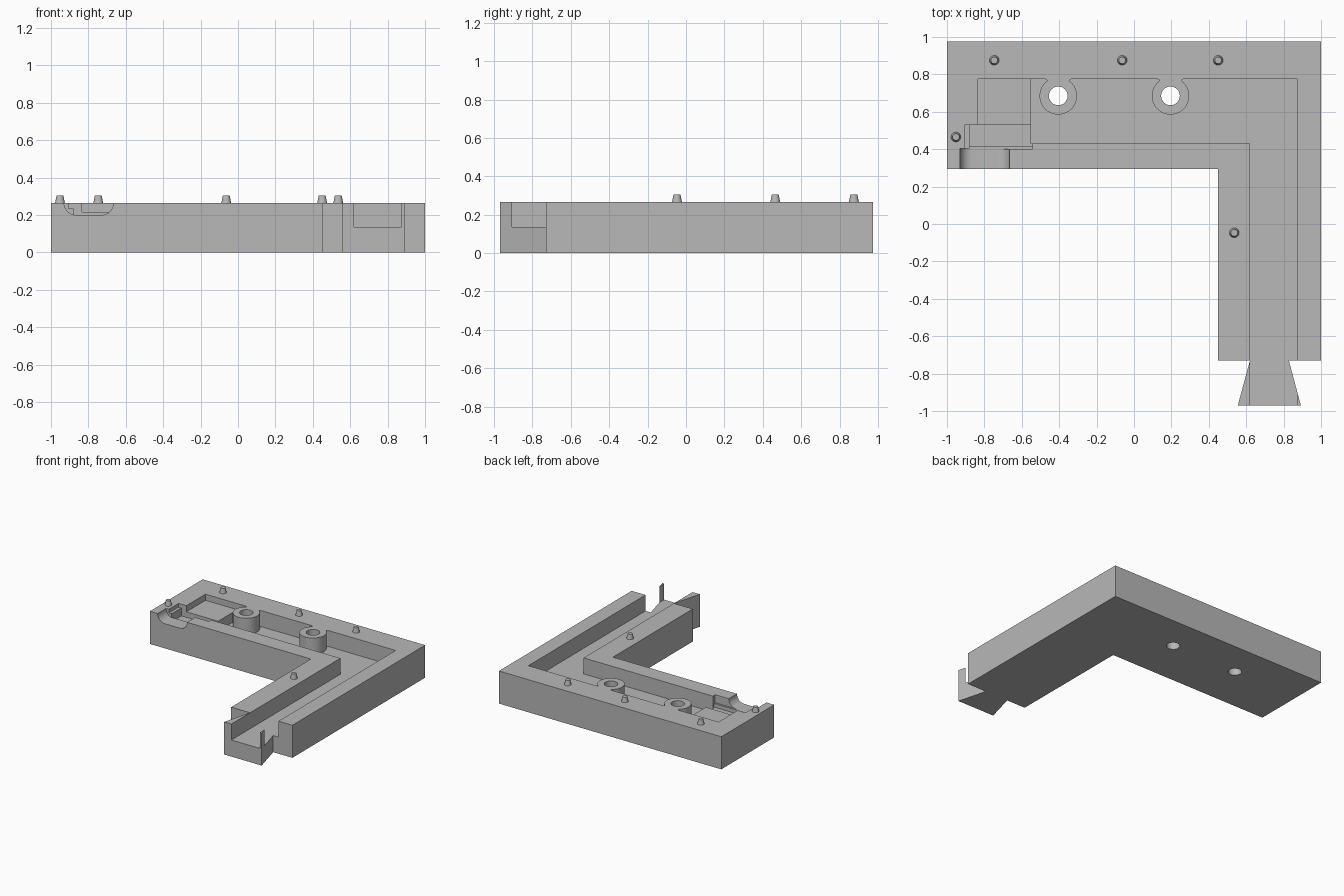
import bpy, bmesh
from math import cos, sin, radians

if "Cube" in bpy.data.objects:
    bpy.data.objects.remove(bpy.data.objects["Cube"])

TOP = 0.265      # top face of the frame
FLOOR = 0.135    # floor of the main channel
WALL = 0.775     # back wall of the channel
POSTS = [(-0.405, 0.685), (0.195, 0.685)]

grey = bpy.data.materials.new("plain grey")
grey.use_nodes = True
grey.diffuse_color = (0.48, 0.48, 0.48, 1)
grey.node_tree.nodes["Principled BSDF"].inputs["Base Color"].default_value = grey.diffuse_color


def prism(name, points, low, high, axis="z"):
    """Extrude a flat outline along z, or an x-z outline along y."""
    bm = bmesh.new()
    place = (lambda a, b: (a, b, low)) if axis == "z" else (lambda a, b: (a, low, b))
    face = bm.faces.new([bm.verts.new(place(a, b)) for a, b in points])
    moved = bmesh.ops.extrude_face_region(bm, geom=[face])["geom"]
    shift = (0, 0, high - low) if axis == "z" else (0, high - low, 0)
    bmesh.ops.translate(bm, vec=shift, verts=[v for v in moved if isinstance(v, bmesh.types.BMVert)])
    bmesh.ops.recalc_face_normals(bm, faces=bm.faces)
    mesh = bpy.data.meshes.new(name)
    bm.to_mesh(mesh)
    bm.free()
    mesh.materials.append(grey)
    obj = bpy.data.objects.new(name, mesh)
    bpy.context.collection.objects.link(obj)
    return obj


def arc(cx, cy, r, start, end, steps):
    angles = [radians(start + (end - start) * i / steps) for i in range(steps + 1)]
    return [(cx + r * cos(a), cy + r * sin(a)) for a in angles]


def rect(x0, x1, y0, y1):
    return [(x0, y0), (x1, y0), (x1, y1), (x0, y1)]


def smooth(obj):
    bpy.ops.object.select_all(action="DESELECT")
    obj.select_set(True)
    bpy.context.view_layer.objects.active = obj
    bpy.ops.object.shade_smooth_by_angle(angle=radians(30))


# L-shaped frame with a dovetail tongue on the end of the leg
frame = prism("frame", [
    (-1, 0.295), (0.45, 0.295), (0.45, -0.73), (0.62, -0.73), (0.555, -0.97),
    (0.892, -0.97), (0.828, -0.73), (1, -0.73), (1, 0.975), (-1, 0.975)], 0, TOP)

# Channel outline, wrapping around the two screw posts left standing in it
channel = [(-0.55, 0.43), (0.62, 0.43), (0.62, -1.1), (0.875, -1.1), (0.875, WALL)]
for cx, cy in reversed(POSTS):
    channel.append((cx + 0.07, WALL))
    channel += arc(cx, cy, 0.1, 55, -235, 36)
    channel.append((cx - 0.07, WALL))
channel.append((-0.55, WALL))

# Mouth in the front wall with rounded lower corners
mouth = [(-0.93, 0.4), (-0.93, TOP)]
mouth += arc(-0.865, TOP, 0.065, 180, 270, 10)[1:]
mouth += arc(-0.73, TOP, 0.065, 270, 360, 10)
mouth.append((-0.665, 0.4))

cutters = [
    prism("channel_cutter", channel, FLOOR, 0.5),
    prism("pocket_cutter", rect(-0.835, -0.543, 0.5, WALL), 0.215, 0.5),
    prism("slot_step_cutter", rect(-0.905, -0.543, 0.4, 0.53), 0.235, 0.5),
    prism("slot_ledge_cutter", rect(-0.88, -0.543, 0.4, 0.53), 0.2, 0.5),
    prism("slot_cutter", rect(-0.88, -0.543, 0.415, 0.53), 0.17, 0.5),
    prism("mouth_cutter", mouth, 0.2, 0.405, "y"),
]
for cx, cy in POSTS:
    cutters.append(prism("hole_cutter", arc(cx, cy, 0.05, 0, 348.75, 31), -0.1, 0.5))

for cutter in cutters:
    cutter.hide_render = True
    mod = frame.modifiers.new("cut", "BOOLEAN")
    mod.operation, mod.solver, mod.object = "DIFFERENCE", "EXACT", cutter
    bpy.context.view_layer.objects.active = frame
    bpy.ops.object.modifier_apply(modifier=mod.name)
    bpy.data.objects.remove(cutter)
smooth(frame)

# Tapered locating pegs on the top face
for x, y in [(-0.747, 0.875), (-0.063, 0.875), (0.45, 0.875), (-0.952, 0.465), (0.536, -0.047)]:
    bpy.ops.mesh.primitive_cone_add(vertices=24, radius1=0.027, radius2=0.018, depth=0.045,
                                    location=(x, y, TOP + 0.0175))
    peg = bpy.context.object
    peg.name = "locating_peg"
    peg.data.materials.append(grey)
    smooth(peg)
